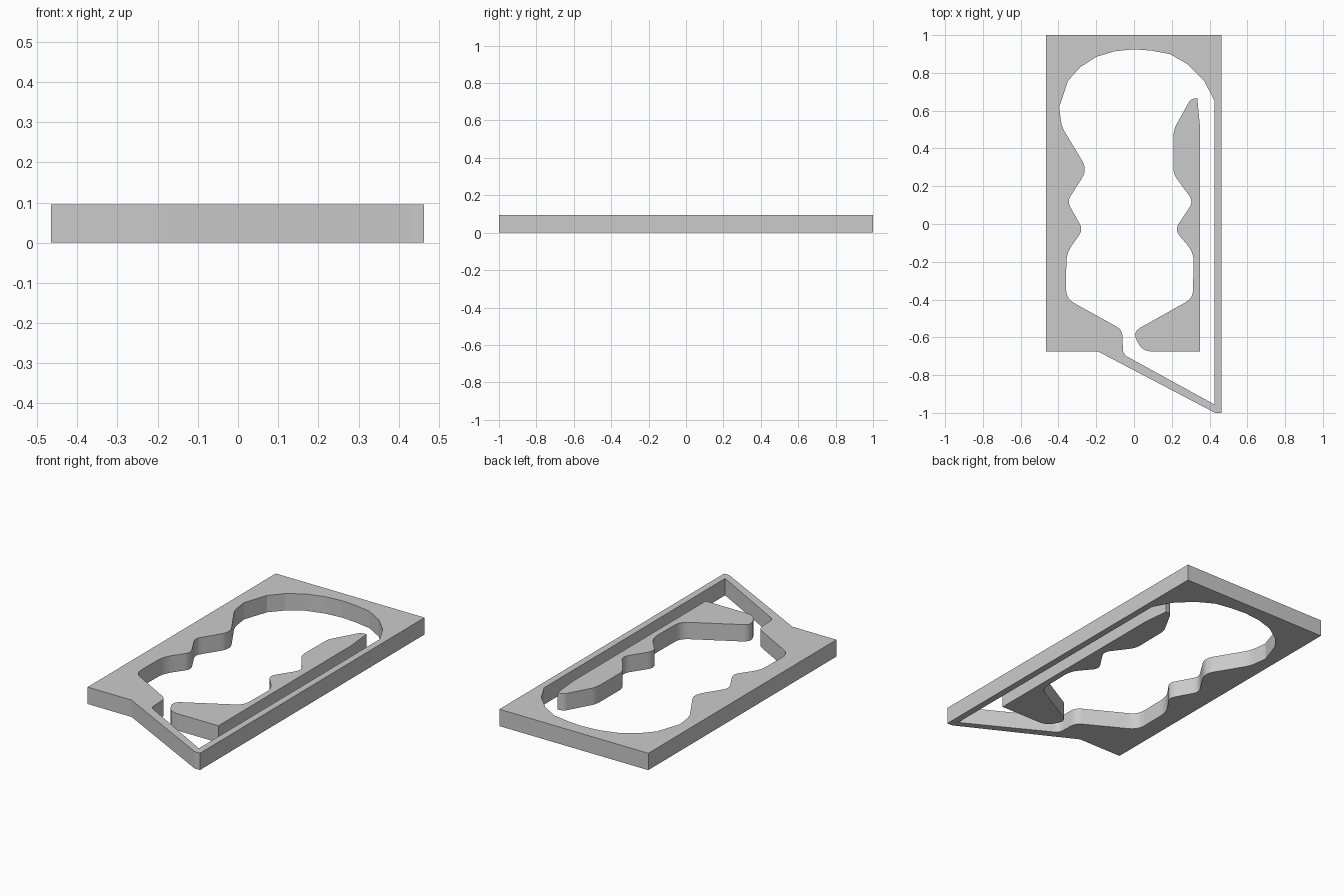
import bpy
from mathutils import Vector

if "Cube" in bpy.data.objects:
    bpy.data.objects.remove(bpy.data.objects["Cube"])

HEIGHT = 0.095


def rounded(corners, steps=5):
    """Outline from corners (x, y, t); t is the distance over which a corner is rounded."""
    out = []
    n = len(corners)
    for i, (x, y, t) in enumerate(corners):
        p = Vector((x, y))
        if t == 0:
            out.append(p)
            continue
        a = p + (Vector(corners[i - 1][:2]) - p).normalized() * t
        b = p + (Vector(corners[(i + 1) % n][:2]) - p).normalized() * t
        for k in range(steps + 1):
            s = k / steps
            out.append(a * (1 - s) ** 2 + p * 2 * s * (1 - s) + b * s * s)
    return out


def plate(name, *outlines):
    """Flat plate from closed outlines; inner outlines become holes."""
    cu = bpy.data.curves.new(name, 'CURVE')
    cu.dimensions = '2D'
    cu.fill_mode = 'BOTH'
    cu.extrude = HEIGHT / 2
    for pts in outlines:
        sp = cu.splines.new('POLY')
        sp.points.add(len(pts) - 1)
        for q, p in zip(sp.points, pts):
            q.co = (p[0], p[1], 0, 1)
        sp.use_cyclic_u = True
        sp.use_smooth = False
    ob = bpy.data.objects.new(name, cu)
    ob.location.z = HEIGHT / 2
    bpy.context.collection.objects.link(ob)
    bpy.ops.object.select_all(action='DESELECT')
    ob.select_set(True)
    bpy.context.view_layer.objects.active = ob
    bpy.ops.object.convert(target='MESH')


# Outer frame with slanted tail at the bottom right
outer = [(-0.465, 1), (0.463, 1), (0.463, -1), (0.43, -1), (-0.19, -0.675), (-0.465, -0.675)]

# Opening: straight slot on the right, wavy grip on the left, faceted arch on top
opening = rounded([
    (0.425, 0.655, 0), (0.425, -0.955, 0), (-0.058, -0.69, 0.028),
    (-0.062, -0.56, 0.035), (-0.36, -0.395, 0.05), (-0.358, -0.155, 0.05),
    (-0.27, -0.03, 0.035), (-0.354, 0.12, 0.035), (-0.246, 0.288, 0.055),
    (-0.383, 0.515, 0.035), (-0.396, 0.62, 0), (-0.35, 0.757, 0), (-0.285, 0.83, 0),
    (-0.2, 0.885, 0), (-0.1, 0.915, 0), (0, 0.925, 0), (0.09, 0.918, 0),
    (0.19, 0.9, 0), (0.285, 0.845, 0), (0.37, 0.76, 0)])
plate("outer_frame", outer, opening)

# Loose inner half of the mould
inner = rounded([
    (0.35, -0.675, 0), (0.045, -0.675, 0.05), (-0.008, -0.572, 0.047),
    (0.312, -0.393, 0.045), (0.316, -0.15, 0.05), (0.215, -0.032, 0.04),
    (0.315, 0.12, 0.04), (0.208, 0.265, 0.035), (0.21, 0.5, 0.03),
    (0.3, 0.662, 0.02), (0.335, 0.666, 0), (0.348, 0.53, 0), (0.35, 0.5, 0)])
plate("inner_block", inner)
